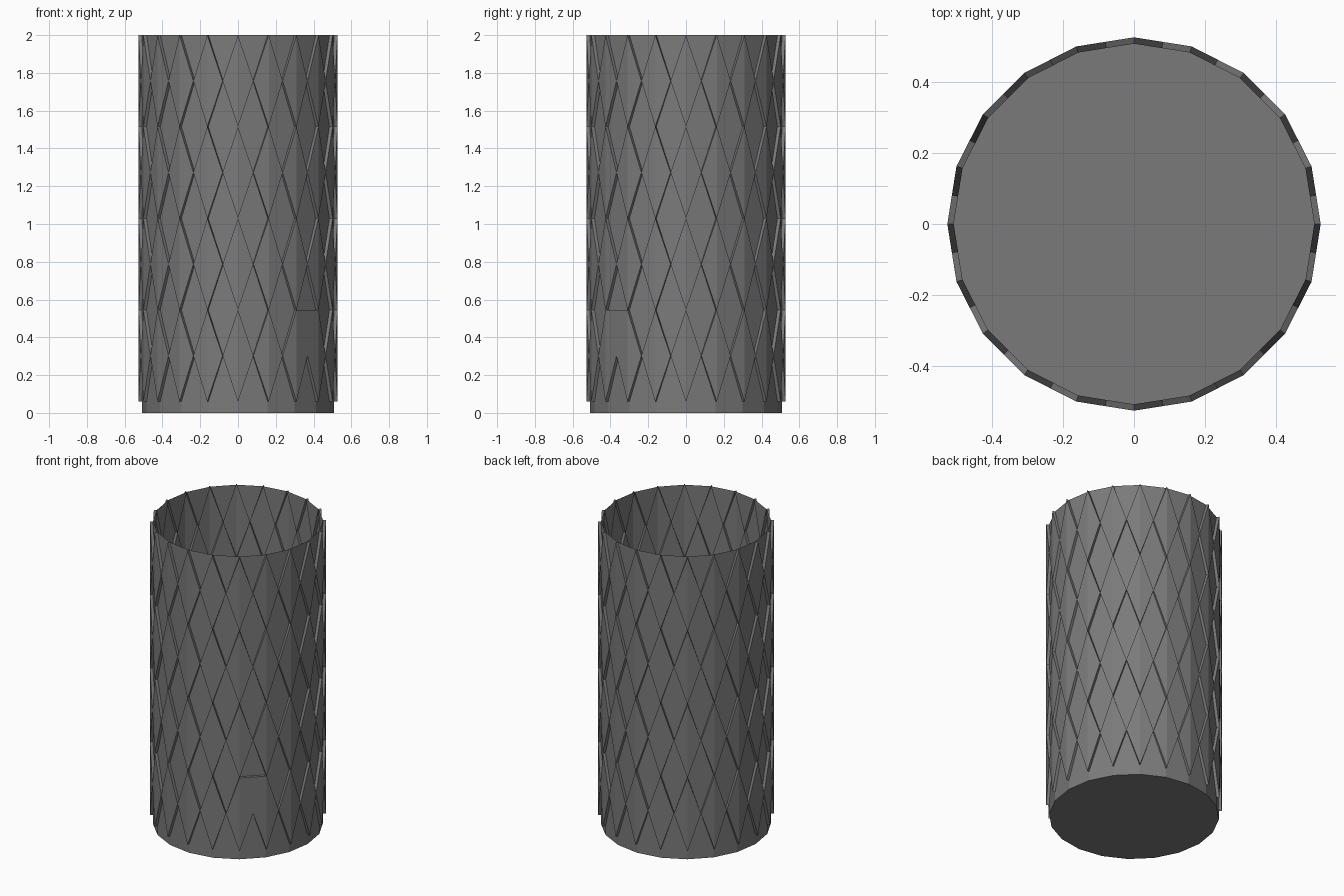
import bpy, bmesh, math

if "Cube" in bpy.data.objects:
    bpy.data.objects.remove(bpy.data.objects["Cube"])

SIDES = 20
R_IN, R_OUT = 0.509, 0.527      # wall radius, raised diamond radius
Z0, STEP, ROWS = 0.06, 0.485, 4  # bottom of the pattern, diamond height, rows

bm = bmesh.new()
cache = {}


def vert(key, radius):
    """Vertex on half-step column k; odd columns sit mid-way on a flat side."""
    k, z = key
    k %= 2 * SIDES
    ident = (k, round(z, 4), radius)
    if ident not in cache:
        r = radius * (math.cos(math.pi / SIDES) if k % 2 else 1.0)
        a = k * math.pi / SIDES
        cache[ident] = bm.verts.new((r * math.cos(a), r * math.sin(a), z))
    return cache[ident]


def face(keys, radius):
    bm.faces.new([vert(k, radius) for k in keys])


raised = []
for f in range(SIDES):
    a, m, b = 2 * f, 2 * f + 1, (2 * f + 2) % (2 * SIDES)
    # plain band at the foot
    face([(a, 0), (b, 0), (b, Z0), (a, Z0)], R_IN)
    for row in range(ROWS):
        lo = round(Z0 + row * STEP, 4)
        mid = round(lo + STEP / 2, 4)
        hi = round(lo + STEP, 4)
        # half diamonds folded over the corners
        raised.append([(a, lo), (m, mid), (a, hi)])
        raised.append([(b, lo), (b, hi), (m, mid)])
        # recessed triangles between them
        face([(a, lo), (b, lo), (m, mid)], R_IN)
        upper = [(a, hi), (m, mid), (b, hi)]
        if f == 17 and row == 0:
            raised.append(upper)   # the one filled-in patch
        else:
            face(upper, R_IN)

# raised panels and the narrow walls around them
edges = {(t[i], t[(i + 1) % 3]) for t in raised for i in range(3)}
for t in raised:
    face(t, R_OUT)
for u, v in edges:
    if (v, u) not in edges:
        bm.faces.new([vert(u, R_IN), vert(v, R_IN), vert(v, R_OUT), vert(u, R_OUT)])

# closed floor, open top
face([(2 * f, 0) for f in reversed(range(SIDES))], R_IN)

# merge coplanar triangles into clean diamonds
bmesh.ops.dissolve_limit(bm, angle_limit=0.01, verts=[], edges=bm.edges[:])

mesh = bpy.data.meshes.new("lattice_cup")
bm.to_mesh(mesh)
bm.free()
cup = bpy.data.objects.new("lattice_cup", mesh)
bpy.context.collection.objects.link(cup)

# dark grey surface
mat = bpy.data.materials.new("dark_grey")
mat.diffuse_color = (0.195, 0.195, 0.195, 1)
mat.use_nodes = True
mat.node_tree.nodes["Principled BSDF"].inputs["Base Color"].default_value = mat.diffuse_color
mesh.materials.append(mat)
